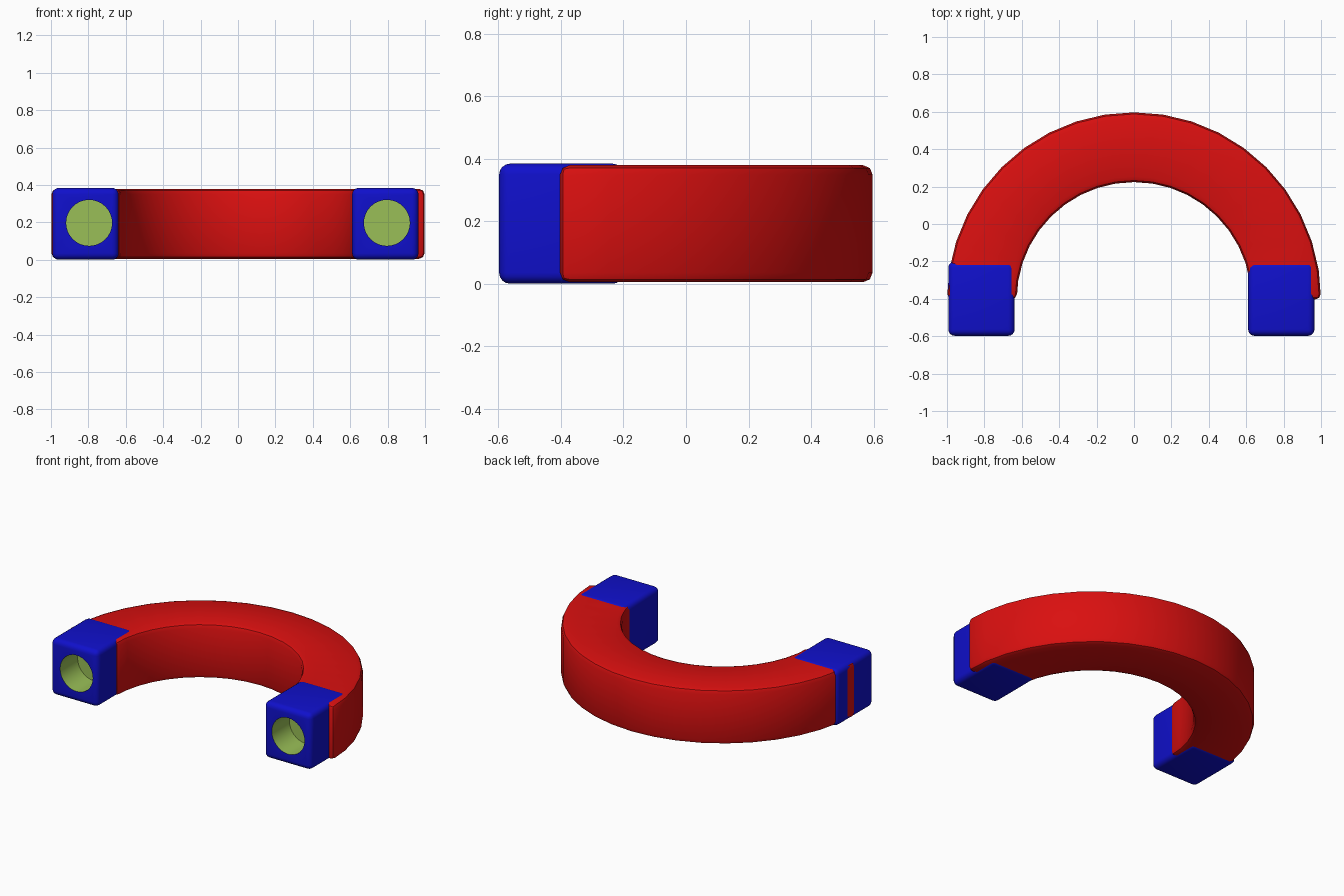
import bpy, bmesh, math

if "Cube" in bpy.data.objects:
    bpy.data.objects.remove(bpy.data.objects["Cube"])


def material(name, rgb):
    m = bpy.data.materials.new(name)
    m.diffuse_color = (*rgb, 1)
    m.use_nodes = True
    m.node_tree.nodes["Principled BSDF"].inputs["Base Color"].default_value = m.diffuse_color
    return m


red = material("red", (0.70, 0.005, 0.005))
blue = material("blue", (0.005, 0.005, 0.60))
green = material("light green", (0.32, 0.52, 0.095))


def make_object(name, bm, mats):
    bmesh.ops.recalc_face_normals(bm, faces=bm.faces[:])
    me = bpy.data.meshes.new(name)
    bm.to_mesh(me)
    bm.free()
    for m in mats:
        me.materials.append(m)
    ob = bpy.data.objects.new(name, me)
    bpy.context.collection.objects.link(ob)
    return ob


def activate(ob):
    bpy.ops.object.select_all(action='DESELECT')
    ob.select_set(True)
    bpy.context.view_layer.objects.active = ob


def round_edges(ob, width, segments):
    activate(ob)
    mod = ob.modifiers.new("rounded edges", 'BEVEL')
    mod.width, mod.segments = width, segments
    mod.limit_method, mod.angle_limit = 'ANGLE', math.radians(40)
    bpy.ops.object.modifier_apply(modifier=mod.name)


def smooth(ob, angle=35):
    activate(ob)
    bpy.ops.object.shade_smooth_by_angle(angle=math.radians(angle))


# Half-ring body: a rectangle swept through 180 degrees
CENTER_Y, INNER, OUTER, SIDES = -0.403, 0.627, 1.0, 20
Z0, Z1 = 0.005, 0.379
bm = bmesh.new()
rings = []
for i in range(SIDES + 1):
    a = math.pi * i / SIDES
    rings.append([bm.verts.new((r * math.cos(a), CENTER_Y + r * math.sin(a), z))
                  for r, z in ((INNER, Z0), (OUTER, Z0), (OUTER, Z1), (INNER, Z1))])
for a, b in zip(rings, rings[1:]):
    for k in range(4):
        n = (k + 1) % 4
        bm.faces.new((a[k], a[n], b[n], b[k]))
bm.faces.new(rings[0])
bm.faces.new(rings[-1])
arch = make_object("arch", bm, [red])
round_edges(arch, 0.03, 2)
smooth(arch)

# Two pole tips with a round socket in the front
FRONT, BACK, HEIGHT = -0.598, -0.2, 0.384
HOLE_R, HOLE_Z, HOLE_END = 0.123, 0.197, -0.41


def pole_tip(name, x0, x1, hole_x):
    bm = bmesh.new()
    bmesh.ops.create_cube(bm, size=1)
    for v in bm.verts:
        v.co = (x0 if v.co.x < 0 else x1,
                FRONT if v.co.y < 0 else BACK,
                0 if v.co.z < 0 else HEIGHT)
    tip = make_object(name, bm, [blue, green])
    round_edges(tip, 0.035, 4)

    # Socket cutter
    bpy.ops.mesh.primitive_cylinder_add(
        vertices=32, radius=HOLE_R, depth=0.3,
        location=(hole_x, HOLE_END - 0.15, HOLE_Z), rotation=(math.pi / 2, 0, 0))
    cutter = bpy.context.object
    activate(tip)
    mod = tip.modifiers.new("socket", 'BOOLEAN')
    mod.operation, mod.solver, mod.object = 'DIFFERENCE', 'EXACT', cutter
    bpy.ops.object.modifier_apply(modifier=mod.name)
    bpy.data.objects.remove(cutter)

    # Socket walls and floor are green
    me = tip.data
    for p in me.polygons:
        inside = all(math.hypot(me.vertices[i].co.x - hole_x,
                                me.vertices[i].co.z - HOLE_Z) < HOLE_R + 0.002
                     for i in p.vertices)
        p.material_index = 1 if inside else 0
    smooth(tip)


pole_tip("left_pole_tip", -0.993, -0.638, -0.796)
pole_tip("right_pole_tip", 0.61, 0.965, 0.796)
